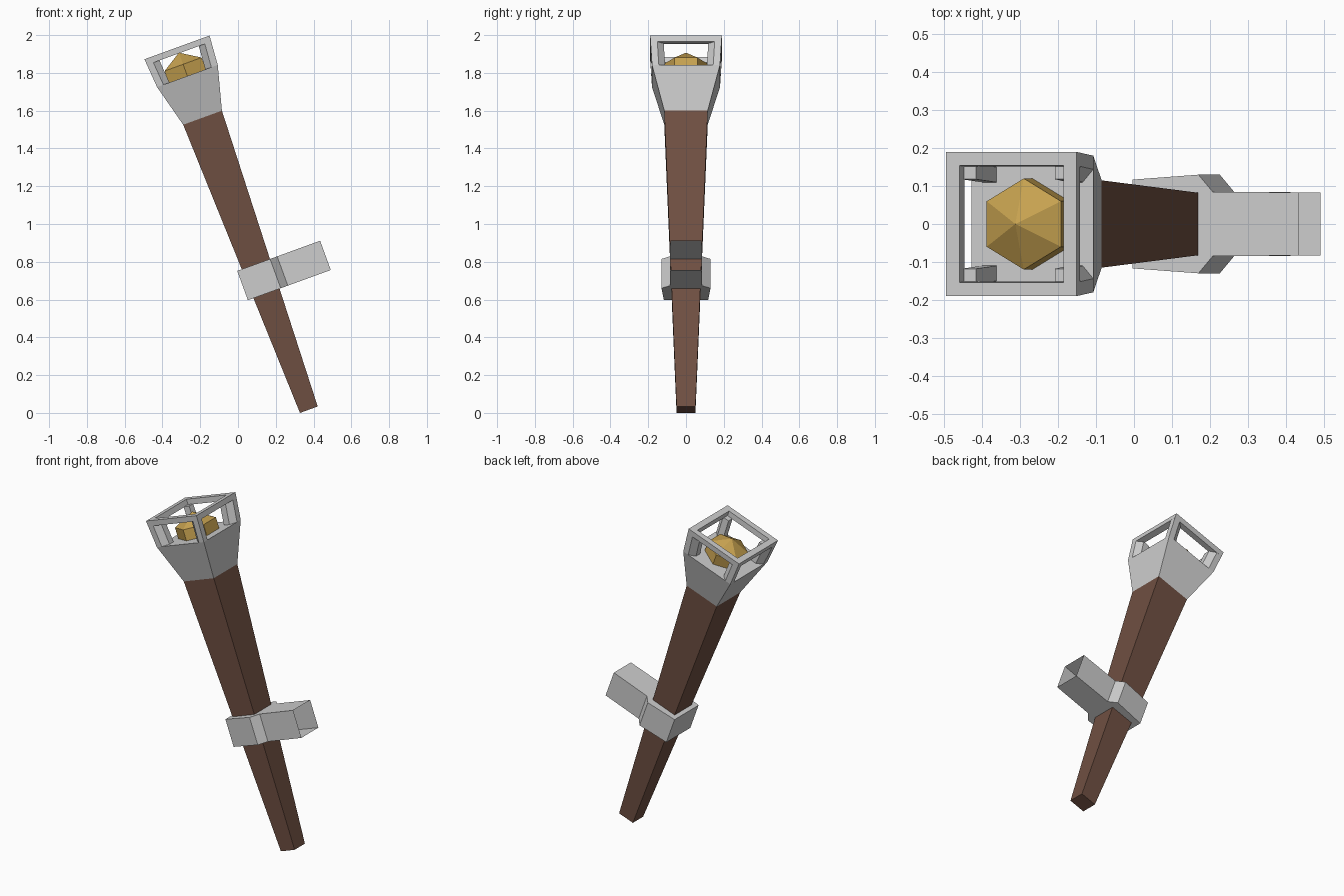
import bpy, bmesh, math
from mathutils import Matrix

if "Cube" in bpy.data.objects:
    bpy.data.objects.remove(bpy.data.objects["Cube"])

# The torch is modelled upright (x, y across, z along the shaft), then tilted
TILT = Matrix.Translation((0.375, 0, 0.017)) @ Matrix.Rotation(math.radians(-20), 4, 'Y')


def material(name, rgb):
    m = bpy.data.materials.new(name)
    m.diffuse_color = (*rgb, 1)
    m.use_nodes = True
    m.node_tree.nodes["Principled BSDF"].inputs["Base Color"].default_value = m.diffuse_color
    return m


WOOD = material("brown_wood", (0.16, 0.08, 0.055))
METAL = material("light_grey_metal", (0.61, 0.61, 0.61))
GOLD = material("golden_ember", (0.57, 0.36, 0.08))


def rect(hx, hy, z):
    return [(-hx, -hy, z), (hx, -hy, z), (hx, hy, z), (-hx, hy, z)]


def loft(bm, loops, caps=True, ring=False):
    """Skin a list of equal-length loops; ring joins the last to the first."""
    vs = [[bm.verts.new(p) for p in lp] for lp in loops]
    n = len(vs[0])
    pairs = list(zip(vs, vs[1:])) + ([(vs[-1], vs[0])] if ring else [])
    for a, b in pairs:
        for i in range(n):
            j = (i + 1) % n
            bm.faces.new((a[i], a[j], b[j], b[i]))
    if caps and not ring:
        bm.faces.new(vs[0][::-1])
        bm.faces.new(vs[-1])


def finish(name, bm, mat):
    bmesh.ops.recalc_face_normals(bm, faces=bm.faces)
    bm.transform(TILT)
    me = bpy.data.meshes.new(name)
    bm.to_mesh(me)
    bm.free()
    me.materials.append(mat)
    ob = bpy.data.objects.new(name, me)
    bpy.context.collection.objects.link(ob)
    return ob


# Tapered wooden shaft
bm = bmesh.new()
loft(bm, [rect(0.05, 0.05, 0), rect(0.109, 0.115, 1.645)])
finish("shaft", bm, WOOD)

# Flared metal cup
bm = bmesh.new()
loft(bm, [rect(0.109, 0.115, 1.645), rect(0.171, 0.18, 1.88)])
finish("cup", bm, METAL)

# Square top rim of the cage
bm = bmesh.new()
loft(bm, [rect(0.183, 0.19, 2.041), rect(0.181, 0.188, 2.008),
          rect(0.144, 0.152, 2.008), rect(0.146, 0.154, 2.041)], ring=True)
finish("cage_rim", bm, METAL)

# Four corner posts, with the inner edges chamfered
SECTION = [(0, 0), (0.034, 0), (0.068, 0.034), (0.068, 0.068), (0.034, 0.068), (0, 0.034)]
SECTION = [(0, 0), (0.036, 0), (0.07, 0.03), (0.07, 0.07), (0.03, 0.07), (0, 0.036)]
bm = bmesh.new()
for sx in (-1, 1):
    for sy in (-1, 1):
        loft(bm, [[(sx * (hx - a), sy * (hy - b), z) for a, b in SECTION]
                  for hx, hy, z in ((0.171, 0.18, 1.88), (0.181, 0.188, 2.01))])
finish("cage_posts", bm, METAL)

# Six-sided ember with a pointed top
bm = bmesh.new()


def hexagon(r, z):
    return [(r * math.sin(k * math.pi / 3), r * math.cos(k * math.pi / 3), z) for k in range(6)]


loft(bm, [hexagon(0.12, 1.87), hexagon(0.12, 1.946), hexagon(0.0005, 2.011)])
finish("ember", bm, GOLD)

# Wall bracket: collar around the shaft narrowing to an open-ended arm
HALF = [(-0.105, 0.117), (0.08, 0.13), (0.12, 0.085), (0.362, 0.083)]
outline = [(x, -y) for x, y in HALF] + [(x, y) for x, y in HALF[::-1]]
bm = bmesh.new()
loft(bm, [[(x, y, z) for x, y in outline] for z in (0.655, 0.82)])
end = [f for f in bm.faces if all(v.co.x > 0.36 for v in f.verts)]
bmesh.ops.recalc_face_normals(bm, faces=bm.faces)
bmesh.ops.delete(bm, geom=end, context='FACES_ONLY')
finish("wall_bracket", bm, METAL)
